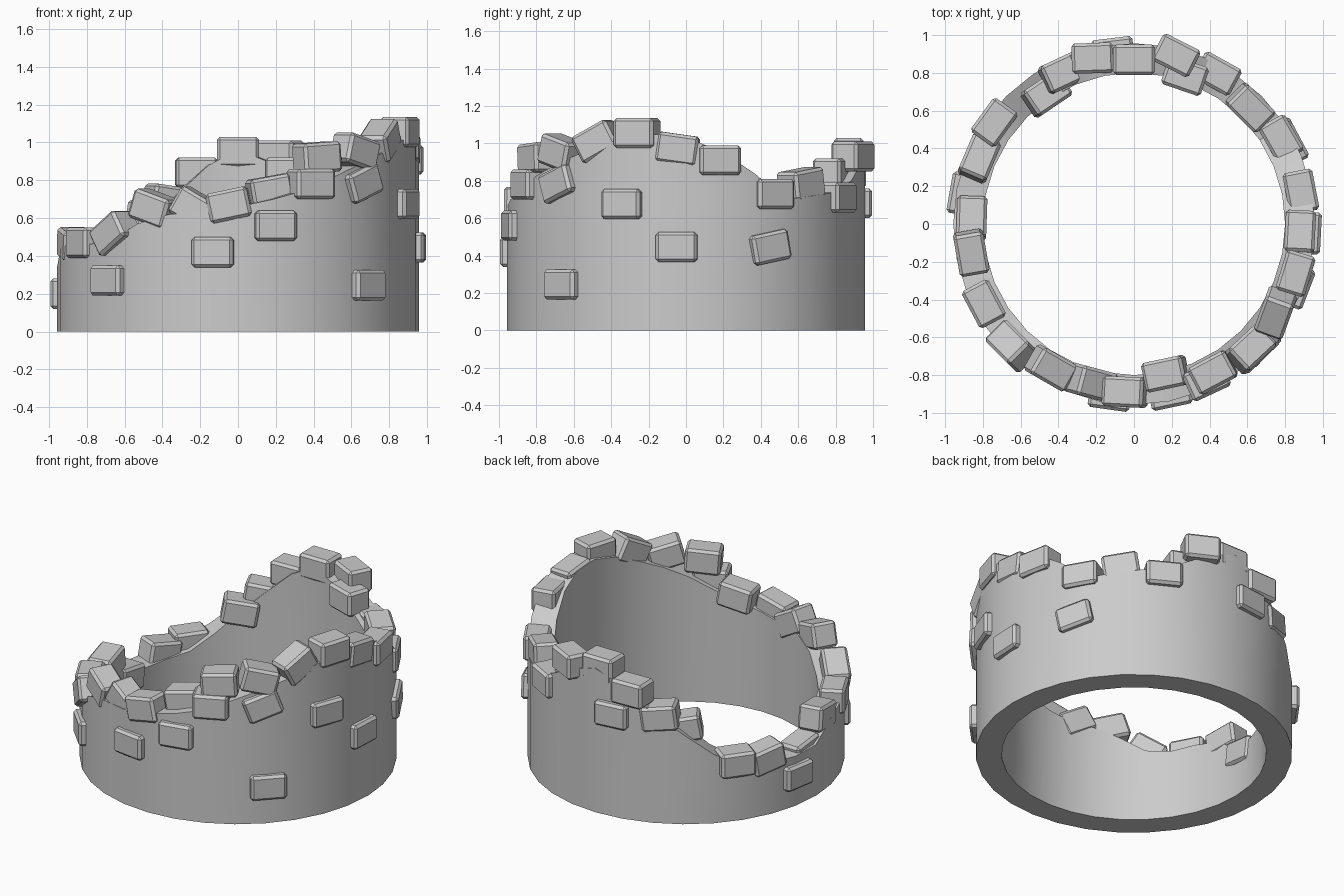
import bpy, bmesh
from math import radians, sin, cos, tau
from mathutils import Matrix, Vector

if "Cube" in bpy.data.objects:
    bpy.data.objects.remove(bpy.data.objects["Cube"])

OUTER, INNER = 0.957, 0.80
BRICK_SIZE = (0.222, 0.16, 0.16)

# Wall height in hundredths, at equal steps counter-clockwise from +x
HEIGHTS = [103, 96, 84, 70, 72, 74, 80, 90, 96, 88, 74, 60, 46, 36, 34, 33,
           34, 44, 47, 46, 48, 57, 62, 63, 66, 70, 75, 83, 90, 96, 102, 105]

# Bricks along the broken rim: angle, radius, height, tilt, extra turn
RIM = [(-3, .88, .97, -8, 0), (11, .9, .91, 0, 0), (30, .9, .73, 0, 0),
       (45, .87, .78, 8, 0), (61, .91, .71, 0, 0), (71, .83, .84, 0, 0),
       (76, .92, .93, 0, -13), (90, .87, .95, 0, 0), (104, .905, .84, 0, -12),
       (115, .885, .69, 8, 0), (124, .83, .6, 10, 0), (144, .915, .38, 0, 0),
       (157, .89, .36, 10, 0), (178, .86, .3, 8, 0), (190, .875, .46, -8, 0),
       (208, .9, .47, 0, 0), (225, .915, .52, 33, 0), (240, .88, .65, -18, 0),
       (255, .87, .65, -30, 0), (267, .89, .67, 12, 0), (282, .81, .74, 10, 0),
       (298, .89, .92, 4, 0), (313, .905, .95, -15, 0), (328, .885, 1.01, 28, 12),
       (343, .895, 1.055, 0, 0)]

# Bricks standing proud of the outer face: angle, height, tilt
FACE = [(-3, .445, 0), (28, .445, 11), (97, .68, 0), (170, .2, 0),
        (224, .27, 0), (262, .42, 0), (282, .56, 0), (295, .78, 0),
        (314, .785, 20), (316, .245, 0), (339, .675, 0)]
FACE_RADIUS = 0.911


def make_material(name, rgb):
    mat = bpy.data.materials.new(name)
    mat.use_nodes = True
    mat.diffuse_color = (*rgb, 1)
    mat.node_tree.nodes["Principled BSDF"].inputs["Base Color"].default_value = (*rgb, 1)
    return mat


def add_object(name, mesh):
    obj = bpy.data.objects.new(name, mesh)
    bpy.context.collection.objects.link(obj)
    return obj


stone = make_material("grey stone", (0.6, 0.6, 0.6))


# Round wall with an uneven, crumbled top
def build_wall():
    bm = bmesh.new()
    count = len(HEIGHTS)
    rings = []
    for i, height in enumerate(HEIGHTS):
        a = tau * i / count
        top = height / 100
        section = [(OUTER, 0), (OUTER, top), (INNER, top), (INNER, 0)]
        rings.append([bm.verts.new((r * cos(a), r * sin(a), z)) for r, z in section])
    for i, ring in enumerate(rings):
        following = rings[(i + 1) % count]
        for j in range(4):
            k = (j + 1) % 4
            bm.faces.new((ring[j], following[j], following[k], ring[k]))
    bmesh.ops.recalc_face_normals(bm, faces=bm.faces)
    mesh = bpy.data.meshes.new("wall")
    bm.to_mesh(mesh)
    bm.free()
    mesh.materials.append(stone)
    wall = add_object("round_wall", mesh)
    bpy.context.view_layer.objects.active = wall
    wall.select_set(True)
    bpy.ops.object.shade_smooth_by_angle(angle=radians(30))
    wall.select_set(False)


# One chamfered brick mesh shared by every brick
def build_brick_mesh():
    bm = bmesh.new()
    bmesh.ops.create_cube(bm, size=1)
    bmesh.ops.scale(bm, vec=Vector(BRICK_SIZE), verts=bm.verts)
    bmesh.ops.bevel(bm, geom=bm.edges[:], offset=0.016, segments=1, affect="EDGES")
    mesh = bpy.data.meshes.new("brick")
    bm.to_mesh(mesh)
    bm.free()
    mesh.materials.append(stone)
    return mesh


# Set a brick along the ring; positive tilt lifts its right end seen from outside
def place_brick(name, mesh, angle, radius, height, tilt, turn=0):
    a = radians(angle)
    spot = Matrix.Translation((radius * cos(a), radius * sin(a), height))
    yaw = Matrix.Rotation(a + radians(90 + turn), 4, "Z")
    roll = Matrix.Rotation(-radians(tilt), 4, "Y")
    add_object(name, mesh).matrix_world = spot @ yaw @ roll


build_wall()
brick = build_brick_mesh()
for n, (angle, radius, height, tilt, turn) in enumerate(RIM, 1):
    place_brick(f"rim_brick_{n}", brick, angle, radius, height, tilt, turn)
for n, (angle, height, tilt) in enumerate(FACE, 1):
    place_brick(f"face_brick_{n}", brick, angle, FACE_RADIUS, height, tilt)
